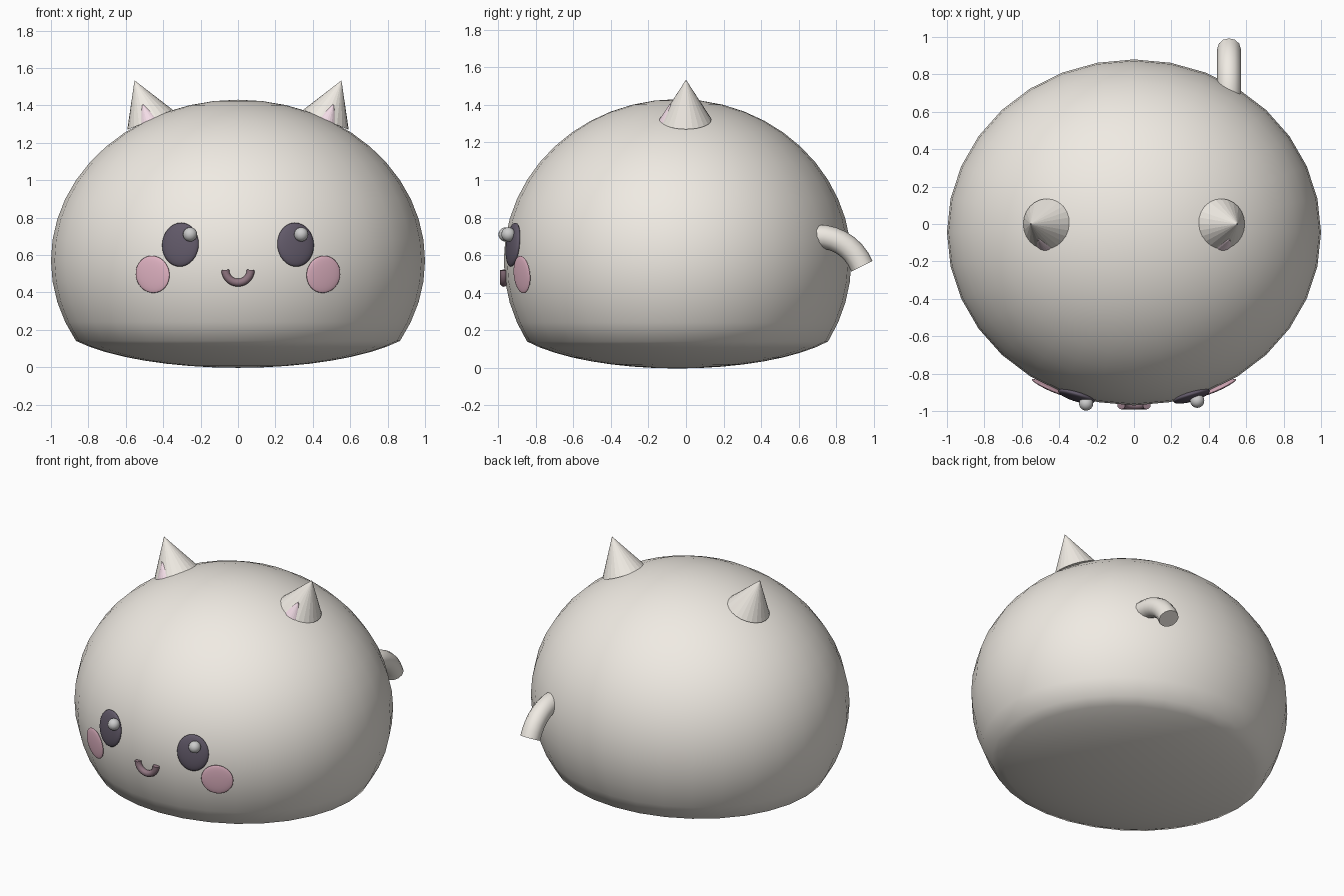
import bpy
from math import radians, sin, cos, sqrt
from mathutils import Vector, Matrix

if "Cube" in bpy.data.objects:
    bpy.data.objects.remove(bpy.data.objects["Cube"])

# Body ellipsoid: centre and radii
CY, CZ, RY, RZ = -0.045, 0.57, 0.925, 0.86


def material(name, rgb):
    m = bpy.data.materials.new(name)
    m.diffuse_color = (*rgb, 1)
    m.use_nodes = True
    m.node_tree.nodes["Principled BSDF"].inputs["Base Color"].default_value = m.diffuse_color
    return m


CREAM = material("cream", (0.87, 0.83, 0.77))
DARK = material("dark", (0.12, 0.10, 0.14))
PINK = material("pink", (0.80, 0.48, 0.58))
PALE = material("pale_pink", (0.90, 0.72, 0.80))
MAUVE = material("mauve", (0.28, 0.18, 0.22))


def finish(name, mat, smooth=True):
    ob = bpy.context.object
    ob.name = name
    if mat:
        ob.data.materials.append(mat)
    if smooth:
        bpy.ops.object.shade_smooth_by_angle(angle=radians(40))
    return ob


def on_face(name, mat, x, z, size, lift=0.0):
    """Flattened ellipsoid lying on the front of the body."""
    k = sqrt(1 - x * x - ((z - CZ) / RZ) ** 2)
    normal = Vector((x, -k / RY, (z - CZ) / RZ ** 2)).normalized()
    pos = Vector((x, CY - RY * k, z)) + normal * lift
    side = Vector((0, 0, 1)).cross(-normal).normalized()
    side = -side
    up = normal.cross(side)
    if up.z < 0:
        side, up = -side, -up
    bpy.ops.mesh.primitive_uv_sphere_add(segments=32, ring_count=16)
    ob = finish(name, mat)
    rot = Matrix((side, up, normal)).transposed().to_4x4()
    ob.data.transform(Matrix.Translation(pos) @ rot @ Matrix.Diagonal((*size, 1)))


def ear_cone(name, mat, s, base, radius, height):
    """Cone leaning outwards from its base centre."""
    bpy.ops.mesh.primitive_cone_add(vertices=24, radius1=radius, depth=height)
    ob = finish(name, mat, smooth=False)
    ob.data.transform(Matrix.Translation((s * base[0], base[1], base[2]))
                      @ Matrix.Rotation(s * radians(22), 4, 'Y')
                      @ Matrix.Translation((0, 0, height / 2)))


def tube(name, mat, points, radius):
    """Capped round tube along a path."""
    cu = bpy.data.curves.new(name, 'CURVE')
    cu.dimensions = '3D'
    cu.bevel_depth = radius
    cu.bevel_resolution = 4
    cu.use_fill_caps = True
    sp = cu.splines.new('POLY')
    sp.points.add(len(points) - 1)
    for p, co in zip(sp.points, points):
        p.co = (*co, 1)
    ob = bpy.data.objects.new(name, cu)
    bpy.context.collection.objects.link(ob)
    bpy.ops.object.select_all(action='DESELECT')
    ob.select_set(True)
    bpy.context.view_layer.objects.active = ob
    bpy.ops.object.convert(target='MESH')
    finish(name, mat)


# Body: dome with the underside pressed flat
bpy.ops.mesh.primitive_uv_sphere_add(segments=32, ring_count=24)
body = finish("body", CREAM)
for v in body.data.vertices:
    z = max(v.co.z, -0.5) + min(v.co.z + 0.5, 0) / 3
    v.co = (v.co.x, CY + RY * v.co.y, CZ + RZ * z)
bpy.ops.object.shade_smooth()

# Ears, eyes and cheeks in pairs
for s, tag in ((-1, "left"), (1, "right")):
    ear_cone(f"ear_{tag}", CREAM, s, (0.467, 0.0, 1.32), 0.135, 0.23)
    ear_cone(f"inner_ear_{tag}", PALE, s, (0.468, -0.085, 1.30), 0.07, 0.115)
    on_face(f"eye_{tag}", DARK, s * 0.308, 0.655, (0.102, 0.118, 0.026))
    on_face(f"cheek_{tag}", PINK, s * 0.453, 0.497, (0.1, 0.1, 0.012), 0.008)

# Eye highlights, both shifted to the same side
for tag, pos in (("left", (-0.256, -0.96, 0.71)), ("right", (0.338, -0.945, 0.71))):
    bpy.ops.mesh.primitive_uv_sphere_add(segments=16, ring_count=12, radius=0.038, location=pos)
    finish(f"eye_highlight_{tag}", None)

# Smiling mouth
tube("mouth", MAUVE, [(0.068 * cos(radians(a)), -0.97, 0.52 + 0.068 * sin(radians(a)))
                      for a in range(180, 361, 12)], 0.021)

# Curved tail
tube("tail", CREAM, [(0.508, 0.70 + 0.255 * cos(radians(a)), 0.445 + 0.255 * sin(radians(a)))
                     for a in range(112, 21, -10)], 0.063)
